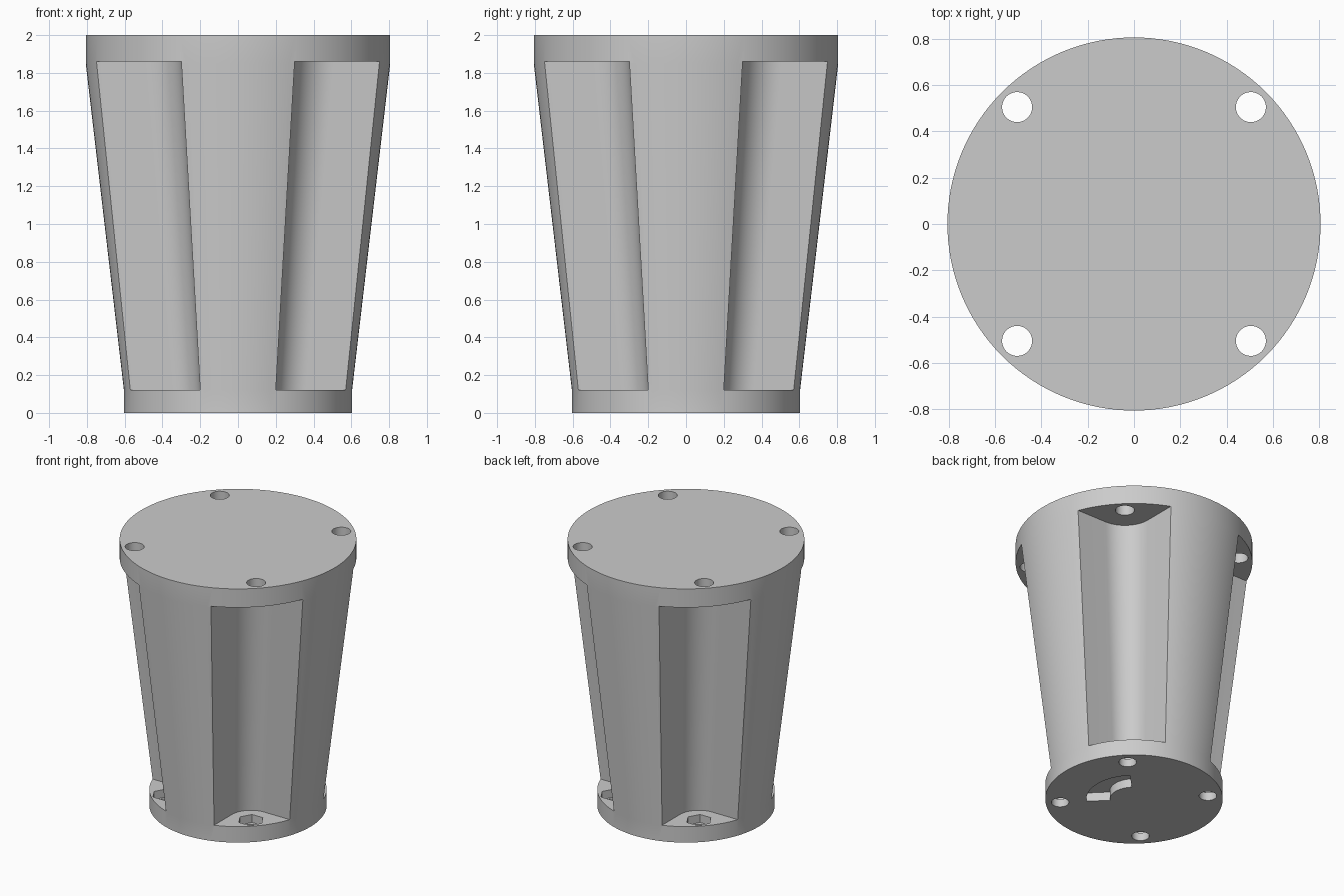
import bpy, bmesh, math

if "Cube" in bpy.data.objects:
    bpy.data.objects.remove(bpy.data.objects["Cube"], do_unlink=True)

grey = bpy.data.materials.new("light grey")
grey.use_nodes = True
colour = (0.6, 0.6, 0.6, 1)
grey.diffuse_color = colour
grey.node_tree.nodes["Principled BSDF"].inputs["Base Color"].default_value = colour


def loft(name, rings):
    """Closed solid through matching rings of 3D points."""
    bm = bmesh.new()
    loops = [[bm.verts.new(p) for p in ring] for ring in rings]
    n = len(loops[0])
    for low, high in zip(loops, loops[1:]):
        for i in range(n):
            j = (i + 1) % n
            bm.faces.new((low[i], low[j], high[j], high[i]))
    bm.faces.new(loops[0][::-1])
    bm.faces.new(loops[-1])
    bmesh.ops.recalc_face_normals(bm, faces=bm.faces)
    mesh = bpy.data.meshes.new(name)
    bm.to_mesh(mesh)
    bm.free()
    mesh.materials.append(grey)
    obj = bpy.data.objects.new(name, mesh)
    bpy.context.collection.objects.link(obj)
    return obj


def circle(r, z, n, cx=0, cy=0):
    return [(cx + r * math.cos(2 * math.pi * i / n),
             cy + r * math.sin(2 * math.pi * i / n), z) for i in range(n)]


def pocket_ring(corner, centre, z, sx, sy):
    """Right-angled corner with a rounded inside, open to the outside."""
    r = centre - corner
    pts = [(1.3, corner)]
    for i in range(17):
        a = math.radians(270 - 90 * i / 16)
        pts.append((centre + r * math.cos(a), centre + r * math.sin(a)))
    pts += [(corner, 1.3), (1.3, 1.3)]
    return [(sx * x, sy * y, z) for x, y in pts]


def cut(target, cutter):
    mod = target.modifiers.new("cut", 'BOOLEAN')
    mod.operation = 'DIFFERENCE'
    mod.solver = 'EXACT'
    mod.object = cutter
    bpy.context.view_layer.objects.active = target
    bpy.ops.object.modifier_apply(modifier=mod.name)
    bpy.data.objects.remove(cutter, do_unlink=True)


# Tapered body with straight foot and rim
body = loft("tapered_body", [circle(r, z, 128) for r, z in
                             ((0.604, 0), (0.604, 0.12), (0.806, 1.85), (0.806, 2))])

# Four corner pockets with bolt holes and hexagonal nut recesses
low, high = 0.357, 0.505
for sx in (-1, 1):
    for sy in (-1, 1):
        cut(body, loft("pocket_cutter", [pocket_ring(0.20, low, 0.12, sx, sy),
                                         pocket_ring(0.30, high, 1.86, sx, sy)]))
        cut(body, loft("top_hole_cutter", [circle(0.065, z, 32, sx * high, sy * high)
                                           for z in (1.8, 2.1)]))
        cut(body, loft("nut_recess_cutter", [circle(0.09, z, 6, sx * low, sy * low)
                                             for z in (0.06, 0.2)]))
        cut(body, loft("bottom_hole_cutter", [circle(0.06, z, 32, sx * low, sy * low)
                                              for z in (-0.1, 0.09)]))

# Curved slot in the underside
angles = [math.radians(-45 + 90 * i / 24) for i in range(25)]
outline = [(0.325 * math.cos(a), 0.325 * math.sin(a)) for a in angles]
outline += [(0.165 * math.cos(a), 0.165 * math.sin(a)) for a in reversed(angles)]
cut(body, loft("slot_cutter", [[(x, y, z) for x, y in outline] for z in (-0.1, 0.065)]))

# Smooth curved walls, sharp rims
bpy.ops.object.select_all(action='DESELECT')
body.select_set(True)
bpy.context.view_layer.objects.active = body
bpy.ops.object.shade_smooth_by_angle(angle=math.radians(30))
